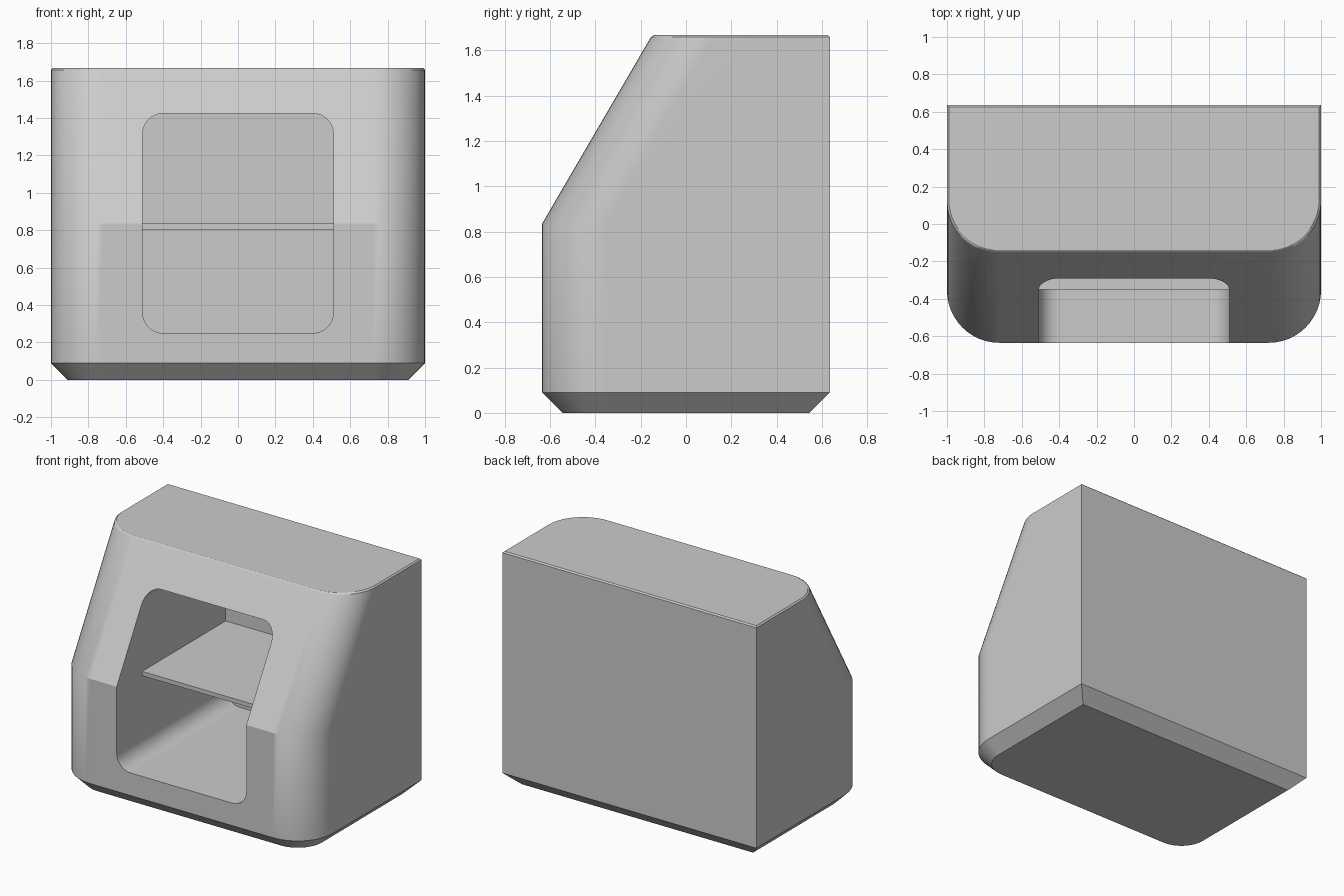
import bpy, bmesh, math

if "Cube" in bpy.data.objects:
    bpy.data.objects.remove(bpy.data.objects["Cube"])

grey = bpy.data.materials.new("light grey")
grey.diffuse_color = (0.6, 0.6, 0.6, 1)
grey.use_nodes = True
grey.node_tree.nodes["Principled BSDF"].inputs["Base Color"].default_value = grey.diffuse_color

BACK = 0.635


def arc(cx, cy, r, a0, a1, n=12):
    """Points along a circular arc, angles in degrees."""
    return [(cx + r * math.cos(math.radians(a0 + (a1 - a0) * i / n)),
             cy + r * math.sin(math.radians(a0 + (a1 - a0) * i / n)))
            for i in range(n + 1)]


def loft(name, rings):
    """Closed solid skinned through matching rings of 3D points."""
    bm = bmesh.new()
    loops = [[bm.verts.new(p) for p in ring] for ring in rings]
    n = len(loops[0])
    for a, b in zip(loops, loops[1:]):
        for i in range(n):
            j = (i + 1) % n
            bm.faces.new((a[i], a[j], b[j], b[i]))
    bm.faces.new(loops[0][::-1])
    bm.faces.new(loops[-1])
    bmesh.ops.recalc_face_normals(bm, faces=bm.faces)
    mesh = bpy.data.meshes.new(name)
    bm.to_mesh(mesh)
    bm.free()
    obj = bpy.data.objects.new(name, mesh)
    bpy.context.collection.objects.link(obj)
    mesh.materials.append(grey)
    return obj


def body_ring(z, front, inset=0.0):
    """Plan outline: square back corners, rounded front corners."""
    w, r = 1 - inset, 0.28 - inset
    f, b = front + inset, BACK - inset
    pts = [(w, b), (-w, b)]
    pts += arc(-w + r, f + r, r, 180, 270)
    pts += arc(w - r, f + r, r, 270, 360)
    return [(x, y, z) for x, y in pts]


def opening_ring(y):
    """Rounded doorway outline in the x-z plane."""
    w, lo, hi, r = 0.51, 0.25, 1.425, 0.11
    pts = []
    for cx, cz, a in ((w - r, hi - r, 0), (r - w, hi - r, 90),
                      (r - w, lo + r, 180), (w - r, lo + r, 270)):
        pts += arc(cx, cz, r, a, a + 90, 8)
    return [(x, y, z) for x, z in pts]


# Housing: chamfered base, upright front, sloped upper front, eased top edge
housing = loft("housing", [
    body_ring(0, -BACK, 0.09),
    body_ring(0.09, -BACK),
    body_ring(0.835, -BACK),
    body_ring(1.658, -0.155),
    body_ring(1.667, -0.15, 0.01),
])

# Compartment cut through the front
cutter = loft("compartment_cutter", [opening_ring(-0.9), opening_ring(0.59)])
cutter.hide_render = True
cut = housing.modifiers.new("compartment", 'BOOLEAN')
cut.operation = 'DIFFERENCE'
cut.solver = 'EXACT'
cut.object = cutter
bpy.context.view_layer.objects.active = housing
housing.select_set(True)
bpy.ops.object.modifier_apply(modifier=cut.name)
bpy.data.objects.remove(cutter)
bpy.ops.object.shade_smooth_by_angle(angle=math.radians(30))
weighted = housing.modifiers.new("flat_face_normals", 'WEIGHTED_NORMAL')
weighted.keep_sharp = True

# Shelf across the compartment
shelf = loft("shelf", [
    [(-0.51, -0.35, z), (0.51, -0.35, z), (0.51, 0.59, z), (-0.51, 0.59, z)]
    for z in (0.805, 0.835)])
